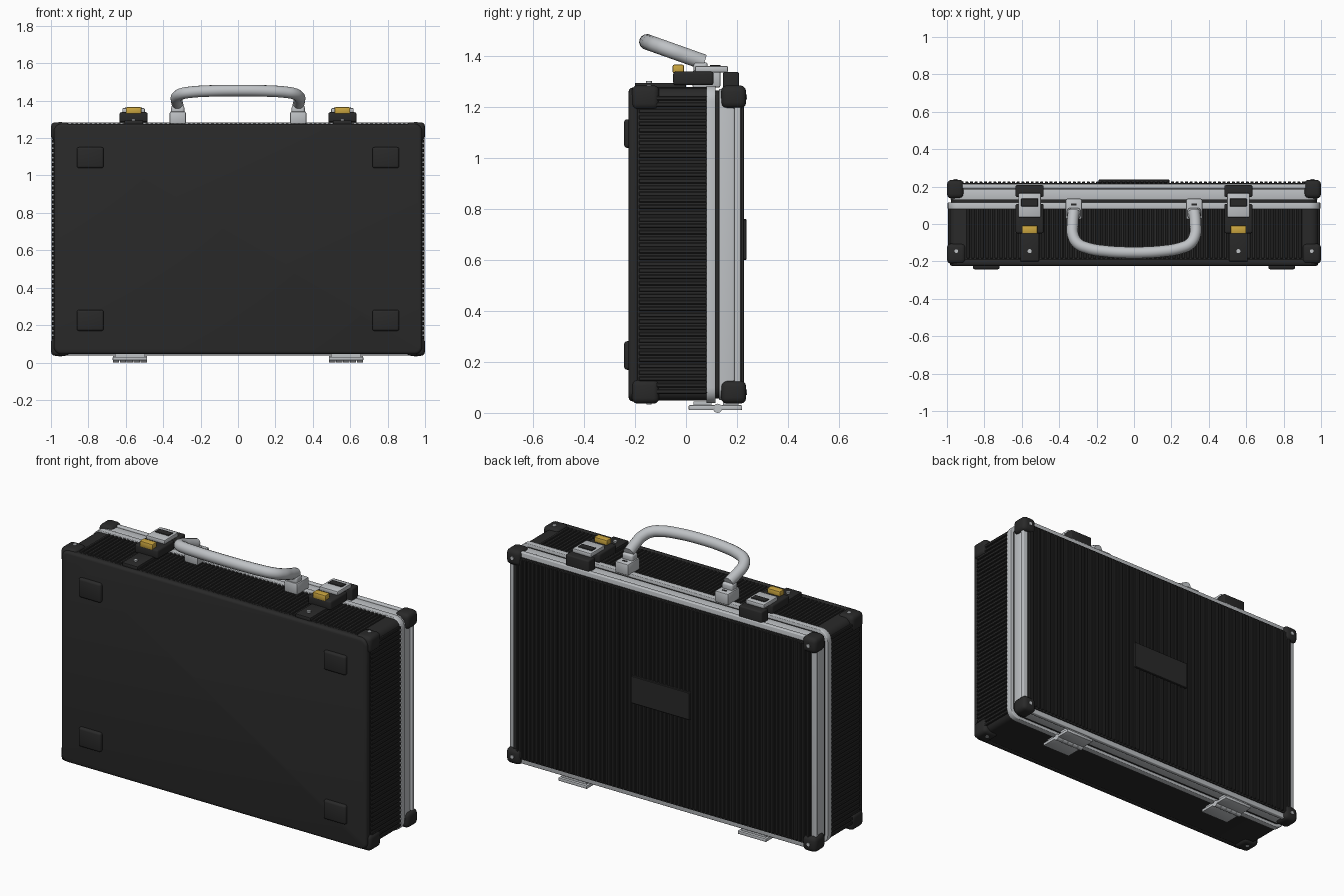
import bpy, bmesh, math
from mathutils import Matrix, Vector

cube = bpy.data.objects.get("Cube")
if cube:
    bpy.data.objects.remove(cube, do_unlink=True)


def material(name, rgb, rough=0.5):
    m = bpy.data.materials.new(name)
    m.use_nodes = True
    m.diffuse_color = (*rgb, 1)
    bsdf = m.node_tree.nodes["Principled BSDF"]
    bsdf.inputs["Base Color"].default_value = (*rgb, 1)
    bsdf.inputs["Roughness"].default_value = rough
    return m


BLACK = material("black shell", (0.022, 0.022, 0.022))
SILVER = material("silver metal", (0.52, 0.54, 0.56), 0.35)
GOLD = material("gold button", (0.60, 0.38, 0.05), 0.35)
MID_Z = 0.66


def finish(name, bm, mat):
    """Turn a bmesh into a shaded object."""
    bmesh.ops.recalc_face_normals(bm, faces=bm.faces)
    mesh = bpy.data.meshes.new(name)
    bm.to_mesh(mesh)
    bm.free()
    mesh.materials.append(mat)
    ob = bpy.data.objects.new(name, mesh)
    bpy.context.collection.objects.link(ob)
    bpy.ops.object.select_all(action='DESELECT')
    ob.select_set(True)
    bpy.context.view_layer.objects.active = ob
    bpy.ops.object.shade_smooth_by_angle(angle=math.radians(35))
    return ob


def box(name, x, y, z, mat, bevel=0.0, segments=2):
    """Box between (low, high) pairs, with rounded edges."""
    bm = bmesh.new()
    bmesh.ops.create_cube(bm, size=1)
    for v in bm.verts:
        v.co = Vector([(a + b) / 2 + c * (b - a) for c, (a, b) in zip(v.co, (x, y, z))])
    if bevel:
        bmesh.ops.bevel(bm, geom=bm.edges[:], offset=bevel, segments=segments,
                        affect='EDGES', profile=0.5)
    return finish(name, bm, mat)


def slab(name, hw, hh, y0, y1, radius, mat, edge=0.0):
    """Rounded rectangle in the upright plane, extruded from y0 to y1."""
    bm = bmesh.new()
    pts = []
    for i, (sx, sz) in enumerate(((1, 1), (-1, 1), (-1, -1), (1, -1))):
        for k in range(7):
            a = math.radians(90 * i + 15 * k)
            pts.append((sx * (hw - radius) + radius * math.cos(a), y0,
                        MID_Z + sz * (hh - radius) + radius * math.sin(a)))
    face = bm.faces.new([bm.verts.new(p) for p in pts])
    new = bmesh.ops.extrude_face_region(bm, geom=[face])["geom"]
    bmesh.ops.translate(bm, vec=(0, y1 - y0, 0),
                        verts=[g for g in new if isinstance(g, bmesh.types.BMVert)])
    if edge:
        rims = [e for e in bm.edges if abs(e.verts[0].co.y - e.verts[1].co.y) < 1e-5]
        bmesh.ops.bevel(bm, geom=rims, offset=edge, segments=3,
                        affect='EDGES', profile=0.5)
    return finish(name, bm, mat)


def cylinder(name, centre, axis, radius, depth, mat, sides=16):
    bm = bmesh.new()
    turn = Vector((0, 0, 1)).rotation_difference(Vector(axis)).to_matrix().to_4x4()
    bmesh.ops.create_cone(bm, cap_ends=True, segments=sides, radius1=radius, radius2=radius,
                          depth=depth, matrix=Matrix.Translation(centre) @ turn)
    return finish(name, bm, mat)


def span(centre, half):
    return (centre - half, centre + half)


def repeat(ob, count, step):
    mod = ob.modifiers.new("repeat", 'ARRAY')
    mod.count = count
    mod.use_relative_offset = False
    mod.use_constant_offset = True
    mod.constant_offset_displace = step


# Lower shell, sealing gasket and silver bands
slab("front_panel", 0.985, 0.615, -0.225, -0.185, 0.04, BLACK, 0.015)
slab("body_shell", 0.986, 0.612, -0.19, 0.085, 0.04, BLACK)
slab("body_band", 0.996, 0.622, 0.08, 0.116, 0.06, SILVER, 0.004)
slab("gasket", 0.978, 0.604, 0.11, 0.14, 0.05, BLACK)
slab("lid_frame_inner", 0.982, 0.61, 0.13, 0.187, 0.05, SILVER, 0.004)
slab("lid_frame_outer", 0.988, 0.616, 0.19, 0.214, 0.05, SILVER, 0.005)
slab("lid_frame_core", 0.976, 0.604, 0.18, 0.2, 0.05, SILVER)
slab("lid_panel", 0.958, 0.588, 0.2, 0.22, 0.02, BLACK)

# Ribbed cladding on the lid, the top and both sides
PITCH = 0.025
rib = box("lid_ribs", (-0.952, -0.936), (0.215, 0.228), (0.08, 1.24), BLACK, 0.003, 1)
repeat(rib, 76, (PITCH, 0, 0))
rib = box("top_ribs", (-0.895, -0.878), (-0.185, 0.082), (1.26, 1.278), BLACK, 0.003, 1)
repeat(rib, 72, (PITCH, 0, 0))
for side, s in (("left", 1), ("right", -1)):
    rib = box(side + "_ribs", span(s * 0.985, 0.01), (-0.185, 0.082),
              (0.075, 0.092), BLACK, 0.003, 1)
    repeat(rib, 47, (0, 0, PITCH))

# Name plate on the lid, left blank
box("lid_plate", (-0.19, 0.19), (0.22, 0.238), (0.6, 0.76), BLACK, 0.003, 1)

for side, s in (("left", 1), ("right", -1)):
    # Corner guards, screws and feet
    for level, t in (("upper", 1), ("lower", -1)):
        tag = f"{side}_{level}_"
        box(tag + "body_corner", span(s * 0.95, 0.05), (-0.212, -0.105),
            span(MID_Z + t * 0.577, 0.047), BLACK, 0.022, 3)
        box(tag + "lid_corner", span(s * 0.955, 0.045), (0.137, 0.236),
            span(MID_Z + t * 0.579, 0.045), BLACK, 0.024, 3)
        cylinder(tag + "body_screw", (s * 0.95, -0.145, MID_Z + t * 0.623),
                 (0, 0, 1), 0.01, 0.008, SILVER)
        cylinder(tag + "lid_screw", (s * 0.955, 0.236, MID_Z + t * 0.579),
                 (0, 1, 0), 0.01, 0.008, SILVER)
        box(tag + "foot", span(s * 0.79, 0.072), (-0.243, -0.21),
            span(MID_Z + t * 0.435, 0.056), BLACK, 0.012, 3)

    # Latch
    x = s * 0.558
    box(side + "_latch_base", span(x, 0.05), (-0.2, 0.0), (1.27, 1.294), BLACK, 0.004)
    cylinder(side + "_latch_screw", (x, -0.145, 1.295), (0, 0, 1), 0.011, 0.014, SILVER)
    box(side + "_latch_body", span(x, 0.075), (-0.05, 0.108), (1.285, 1.338), BLACK, 0.01, 3)
    box(side + "_latch_button", span(x, 0.042), (-0.052, -0.008), (1.33, 1.365), GOLD, 0.006)
    box(side + "_latch_lever", span(x, 0.06), (0.035, 0.165), (1.335, 1.36), SILVER, 0.006)
    box(side + "_latch_slot", span(x, 0.045), (0.094, 0.136), (1.355, 1.364), BLACK, 0.002, 1)
    box(side + "_latch_catch", span(x, 0.075), (0.145, 0.208), (1.24, 1.337), BLACK, 0.008, 3)

    # Handle bracket
    x = s * 0.322
    box(side + "_handle_bracket", span(x, 0.043), (0.025, 0.135), (1.275, 1.342), SILVER, 0.008)
    box(side + "_handle_pivot", span(x, 0.035), (0.03, 0.085), (1.33, 1.375), SILVER, 0.012, 3)
    box(side + "_bracket_slot", span(x, 0.014), (0.1, 0.11), (1.338, 1.344), BLACK)

    # Hinge
    x = s * 0.578
    box(side + "_hinge_body_leaf", span(x, 0.092), (0.01, 0.115), (0.011, 0.03), SILVER, 0.004)
    box(side + "_hinge_lid_leaf", span(x, 0.092), (0.135, 0.22), (0.011, 0.03), SILVER, 0.004)
    box(side + "_hinge_body_pad", span(x, 0.08), (0.03, 0.1), (0.025, 0.045), SILVER)
    box(side + "_hinge_lid_pad", span(x, 0.08), (0.145, 0.205), (0.025, 0.055), SILVER)
    knuckle = cylinder(side + "_hinge_knuckle", (x - 0.074, 0.124, 0.018),
                       (1, 0, 0), 0.018, 0.034, SILVER)
    repeat(knuckle, 5, (0.037, 0, 0))

# Carrying handle, tilted forward: half path mirrored across the middle
half = [(0.322, 0.07), (0.328, 0.0), (0.326, -0.06), (0.300, -0.105),
        (0.245, -0.130), (0.16, -0.145)]
path = half + [(0, -0.153)] + [(-x, y) for x, y in reversed(half)]
curve = bpy.data.curves.new("handle", 'CURVE')
curve.dimensions = '3D'
curve.bevel_depth = 0.031
curve.bevel_resolution = 5
curve.use_fill_caps = True
curve.resolution_u = 8
spline = curve.splines.new('BEZIER')
spline.bezier_points.add(len(path) - 1)
for point, (x, y) in zip(spline.bezier_points, path):
    point.co = (x, y, 1.375 + (0.07 - y) * 0.355)
    point.handle_left_type = point.handle_right_type = 'AUTO'
curve.materials.append(SILVER)
bpy.context.collection.objects.link(bpy.data.objects.new("handle", curve))
